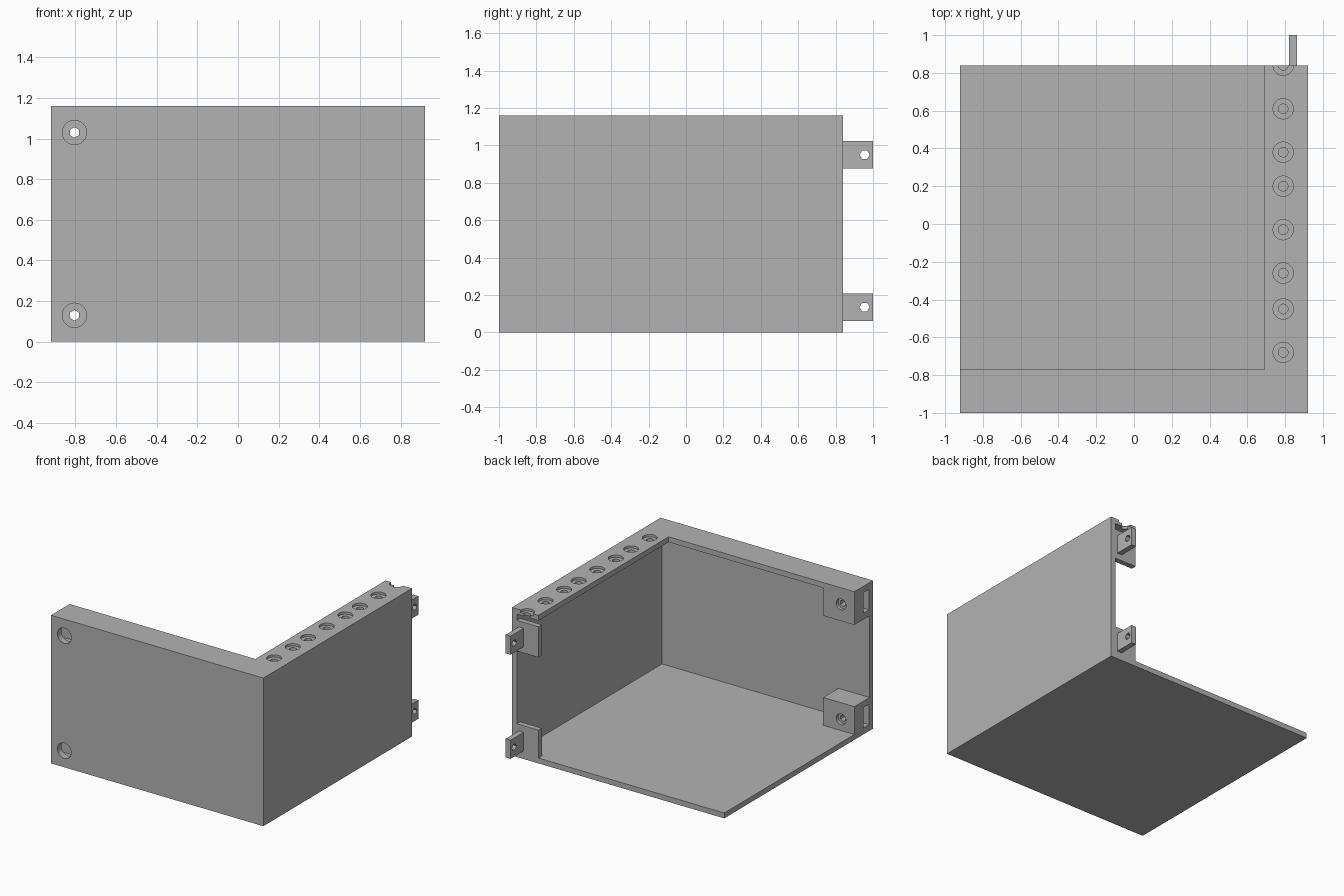
import bpy, bmesh, math
from mathutils import Matrix

cube = bpy.data.objects.get("Cube")
if cube:
    bpy.data.objects.remove(cube, do_unlink=True)

grey = bpy.data.materials.new("plain grey")
grey.use_nodes = True
colour = (0.45, 0.45, 0.45, 1)
grey.diffuse_color = colour
grey.node_tree.nodes["Principled BSDF"].inputs["Base Color"].default_value = colour

# Overall sizes
X, FRONT, BACK, TOP = 0.92, -1.0, 0.84, 1.16
T = 0.042          # sheet thickness
RIM = 0.23         # width of the top rim


def finish(bm, name):
    bmesh.ops.recalc_face_normals(bm, faces=bm.faces)
    mesh = bpy.data.meshes.new(name)
    bm.to_mesh(mesh)
    bm.free()
    mesh.materials.append(grey)
    ob = bpy.data.objects.new(name, mesh)
    bpy.context.collection.objects.link(ob)
    return ob


def box(name, x0, x1, y0, y1, z0, z1):
    bm = bmesh.new()
    bmesh.ops.create_cube(bm, size=1)
    for v in bm.verts:
        v.co.x = x1 if v.co.x > 0 else x0
        v.co.y = y1 if v.co.y > 0 else y0
        v.co.z = z1 if v.co.z > 0 else z0
    return finish(bm, name)


def corner(name, width, z0, z1):
    """L-shaped slab running along the front and the left side."""
    outline = [(-X, FRONT), (X, FRONT), (X, BACK), (X - width, BACK),
               (X - width, FRONT + width), (-X, FRONT + width)]
    bm = bmesh.new()
    face = bm.faces.new([bm.verts.new((x, y, z0)) for x, y in outline])
    ext = bmesh.ops.extrude_face_region(bm, geom=[face])
    for v in ext["geom"]:
        if isinstance(v, bmesh.types.BMVert):
            v.co.z = z1
    return finish(bm, name)


def drill(axis, centre, radius, length, sides):
    """Round cutter along one axis."""
    bm = bmesh.new()
    bmesh.ops.create_cone(bm, cap_ends=True, segments=sides, radius1=radius,
                          radius2=radius, depth=length)
    turn = {"x": Matrix.Rotation(math.pi / 2, 4, "Y"),
            "y": Matrix.Rotation(math.pi / 2, 4, "X"),
            "z": Matrix.Identity(4)}[axis]
    bm.transform(Matrix.Translation(centre) @ turn)
    ob = finish(bm, "cutter")
    ob.hide_render = True
    return ob


def cut(ob, cutters):
    for c in cutters:
        mod = ob.modifiers.new("cut", "BOOLEAN")
        mod.operation, mod.solver, mod.object = "DIFFERENCE", "EXACT", c
    bpy.context.view_layer.update()
    graph = bpy.context.evaluated_depsgraph_get()
    mesh = bpy.data.meshes.new_from_object(ob.evaluated_get(graph))
    ob.modifiers.clear()
    ob.data = mesh


# Main shell
floor = box("floor", -X, X, FRONT, BACK, 0, T)
walls = corner("walls", T, T, TOP - T)
rim = corner("top_rim", RIM, TOP - T, TOP)

# Row of shallow recessed holes in the rim, the last one open at the back
rim_cutters = []
for y in (-0.68, -0.45, -0.26, -0.03, 0.2, 0.38, 0.61, BACK):
    rim_cutters.append(drill("z", (0.79, y, TOP), 0.026, 0.2, 12))
    rim_cutters.append(drill("z", (0.79, y, TOP), 0.054, 0.036, 24))
cut(rim, rim_cutters)

# Screw blocks at the free end of the front wall
wall_cutters = []
for label, z, z0, z1 in (("lower", 0.13, T, 0.26), ("upper", 1.03, 0.9, TOP - T)):
    block = box(label + "_screw_block", -X, -0.65, FRONT + T, FRONT + RIM, z0, z1)
    slot = box("cutter", -X - 0.1, -0.72, -0.95, -0.885, z - 0.08, z + 0.08)
    slot.hide_render = True
    bore = drill("y", (-0.805, -0.9, z), 0.026, 0.6, 6)
    front_recess = drill("y", (-0.805, FRONT, z), 0.06, 0.22, 24)
    back_recess = drill("y", (-0.805, FRONT + RIM, z), 0.043, 0.05, 24)
    cut(block, [slot, bore, front_recess, back_recess])
    wall_cutters += [bore, front_recess]
    rim_cutters += [slot, back_recess]
cut(walls, wall_cutters)

# Back brackets with drilled tabs
for label, z, z0, z1 in (("lower", 0.135, T, 0.26), ("upper", 0.95, 0.83, 1.07)):
    box(label + "_bracket_plate", X - RIM, X - T, BACK - T, BACK, z0, z1)
    tab = box(label + "_bracket_tab", 0.82, 0.862, BACK, 1.0, z - 0.073, z + 0.073)
    hole = drill("x", (0.84, 0.955, z), 0.027, 0.2, 6)
    cut(tab, [hole])
    rim_cutters.append(hole)

for helper in rim_cutters + wall_cutters:
    if helper.name in bpy.data.objects:
        helper.hide_viewport = True
for helper in set(rim_cutters + wall_cutters):
    bpy.data.objects.remove(helper, do_unlink=True)
